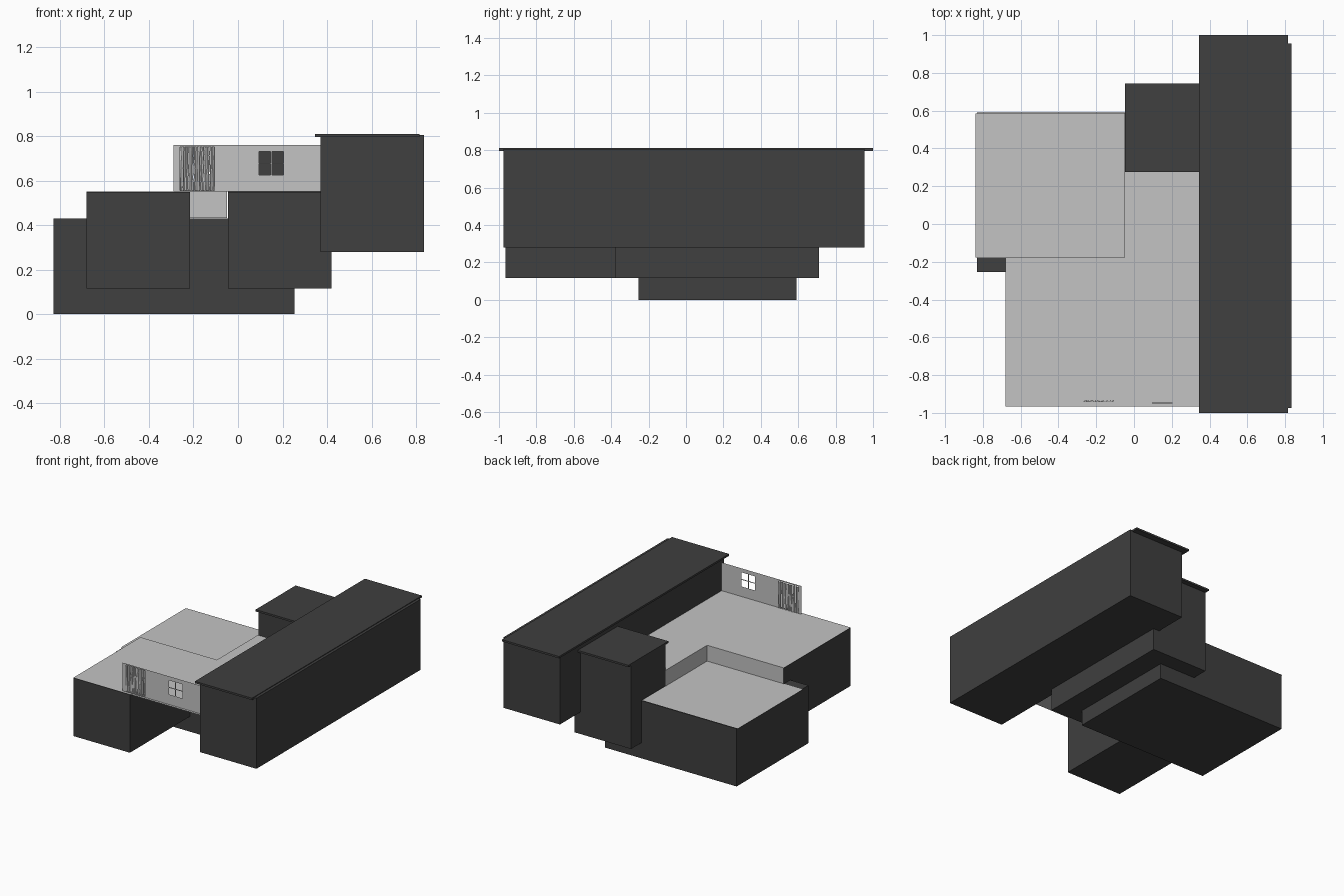
import bpy, bmesh, math, random

if "Cube" in bpy.data.objects:
    bpy.data.objects.remove(bpy.data.objects["Cube"])

random.seed(4)


def material(name, v):
    m = bpy.data.materials.new(name)
    m.diffuse_color = (v, v, v, 1)
    m.use_nodes = True
    m.node_tree.nodes["Principled BSDF"].inputs["Base Color"].default_value = m.diffuse_color
    return m


DARK = material("dark_grey", 0.05)
LIGHT = material("light_grey", 0.55)


def finish(name, bm, mat):
    bmesh.ops.remove_doubles(bm, verts=bm.verts, dist=1e-5)
    me = bpy.data.meshes.new(name)
    bm.to_mesh(me)
    bm.free()
    me.materials.append(mat)
    ob = bpy.data.objects.new(name, me)
    bpy.context.collection.objects.link(ob)
    return ob


def box(name, x, y, z, mat=DARK):
    bm = bmesh.new()
    bmesh.ops.create_cube(bm, size=1)
    for v in bm.verts:
        v.co = [(a[0] + a[1]) / 2 + c * (a[1] - a[0]) for a, c in zip((x, y, z), v.co)]
    return finish(name, bm, mat)


def sheet(name, us, vs, place, holes=(), mat=LIGHT):
    """Flat sheet of grid cells; cells whose centre lies in a hole are left out."""
    bm = bmesh.new()
    for u0, u1 in zip(us, us[1:]):
        for v0, v1 in zip(vs, vs[1:]):
            cu, cv = (u0 + u1) / 2, (v0 + v1) / 2
            if any(a < cu < b and c < cv < d for a, b, c, d in holes):
                continue
            bm.faces.new([bm.verts.new(place(u, v))
                          for u, v in ((u0, v0), (u1, v0), (u1, v1), (u0, v1))])
    return finish(name, bm, mat)


# Solid blocks of the building
box("lower_block", (-0.83, 0.255), (-0.255, 0.59), (0, 0.43))
box("front_left_block", (-0.68, -0.215), (-0.965, -0.178), (0.115, 0.548))
box("middle_block", (-0.045, 0.42), (-0.38, 0.71), (0.115, 0.548))
box("back_tower", (-0.045, 0.42), (0.305, 0.71), (0.548, 0.74))
box("long_block", (0.37, 0.835), (-0.975, 0.955), (0.28, 0.805))

# Thin roof slabs with a small overhang
box("back_tower_roof", (-0.047, 0.40), (0.275, 0.745), (0.738, 0.752))
box("long_block_roof", (0.345, 0.815), (-1, 1), (0.796, 0.81))

# Terraces: low one at the back left, high L-shaped one, and the step between
sheet("lower_terrace", (-0.84, -0.05), (-0.177, 0.585), lambda u, v: (u, v, 0.432))
sheet("upper_terrace", (-0.68, -0.05, 0.372), (-0.965, -0.177, 0.31),
      lambda u, v: (u, v, 0.55), holes=[(-0.68, -0.05, -0.177, 0.31)])
sheet("step_riser_back", (-0.68, -0.05), (0.432, 0.55), lambda u, v: (u, -0.177, v))
sheet("step_riser_side", (-0.177, 0.31), (0.432, 0.55), lambda u, v: (-0.05, u, v))

# Front wall with doorway and window openings
WALL_Y = -0.947
sheet("front_wall", (-0.29, -0.26, -0.105, 0.095, 0.205, 0.37),
      (0.55, 0.555, 0.625, 0.73, 0.75, 0.76), lambda u, v: (u, WALL_Y, v),
      holes=[(-0.26, -0.105, 0.555, 0.75), (0.095, 0.205, 0.625, 0.73)])

# Window bars
box("window_bar_upright", (0.147, 0.153), (WALL_Y - 0.002, WALL_Y + 0.002), (0.625, 0.73), LIGHT)
box("window_bar_cross", (0.095, 0.205), (WALL_Y - 0.002, WALL_Y + 0.002), (0.676, 0.68), LIGHT)

# Door curtain: hanging strips with rippled folds and slightly ragged gaps
STRIPS, ROWS, FOLDS = 7, 10, 6
left, width = -0.272, 0.168 / STRIPS
bm = bmesh.new()
for s in range(STRIPS):
    phase = random.uniform(0, 6)
    rows = []
    for r in range(ROWS + 1):
        z = 0.554 + 0.198 * r / ROWS
        a = left + s * width + random.uniform(0, 0.0015)
        b = left + (s + 1) * width - random.uniform(0, 0.0015)
        rows.append([bm.verts.new((a + (b - a) * k / FOLDS,
                                   -0.938 + 0.003 * math.sin(phase + k * 1.4 + r * 0.25), z))
                     for k in range(FOLDS + 1)])
    for lo, hi in zip(rows, rows[1:]):
        for k in range(FOLDS):
            bm.faces.new((lo[k], lo[k + 1], hi[k + 1], hi[k]))
finish("door_curtain", bm, LIGHT)
